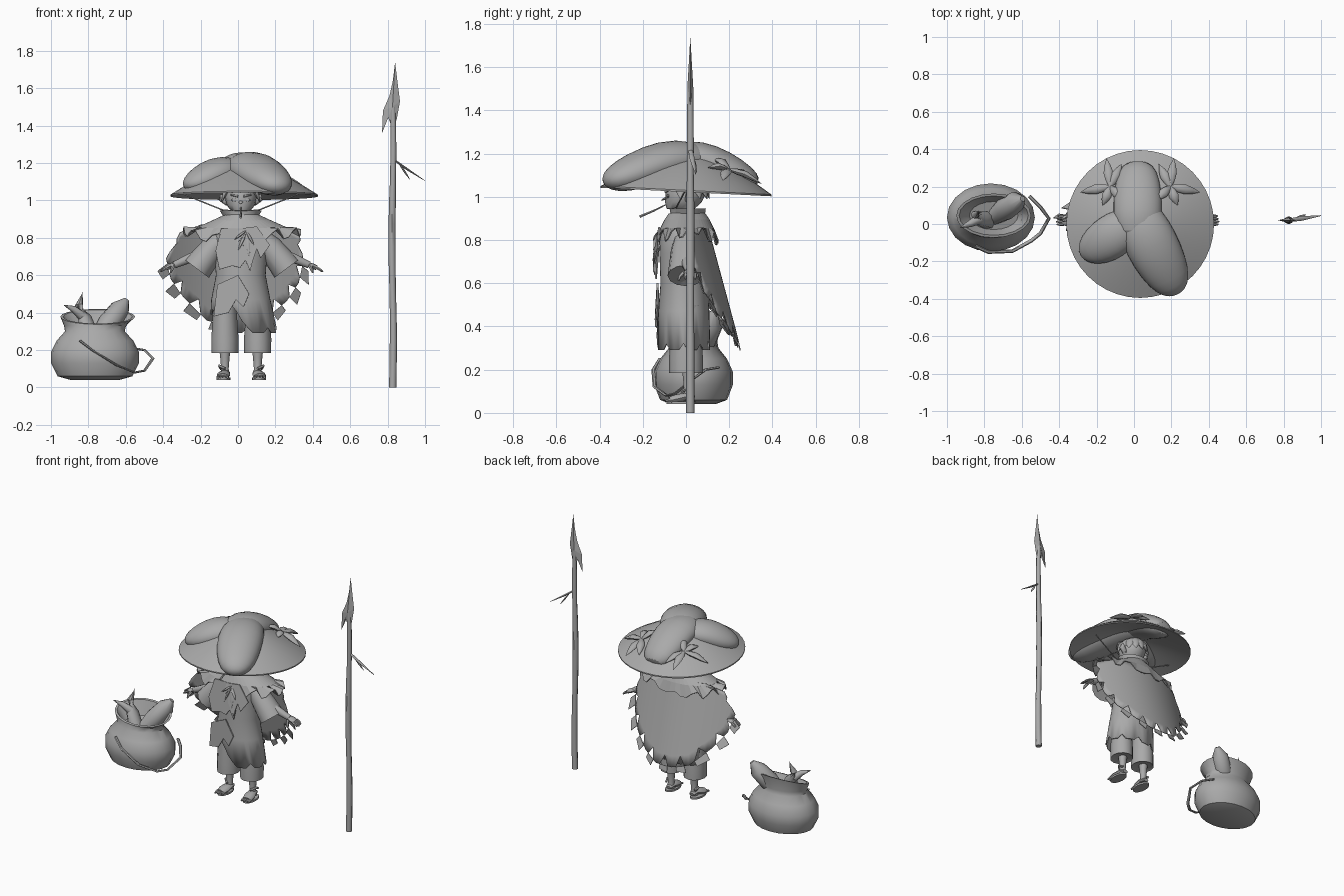
import bpy, math, random
from mathutils import Vector as V

random.seed(4)
TAU = 2 * math.pi
if "Cube" in bpy.data.objects:
    bpy.data.objects.remove(bpy.data.objects["Cube"])

GREY = (0.4, 0.4, 0.4, 1)
mat = bpy.data.materials.new("plain grey")
mat.use_nodes = True
mat.diffuse_color = GREY
mat.node_tree.nodes["Principled BSDF"].inputs["Base Color"].default_value = GREY


def build(name, verts, faces, smooth=True, thick=0):
    me = bpy.data.meshes.new(name)
    me.from_pydata([tuple(v) for v in verts], [], faces)
    me.materials.append(mat)
    ob = bpy.data.objects.new(name, me)
    bpy.context.collection.objects.link(ob)
    if smooth:
        bpy.ops.object.select_all(action='DESELECT')
        ob.select_set(True)
        bpy.context.view_layer.objects.active = ob
        bpy.ops.object.shade_smooth_by_angle(angle=math.radians(45))
    if thick:
        ob.modifiers.new("cloth", 'SOLIDIFY').thickness = thick
    return ob


def loft(name, rings, caps=True, closed=True, **kw):
    """Skin a stack of equal point rows."""
    n = len(rings[0])
    faces = [(r * n + i, r * n + (i + 1) % n, (r + 1) * n + (i + 1) % n, (r + 1) * n + i)
             for r in range(len(rings) - 1) for i in range(n if closed else n - 1)]
    if caps:
        last = (len(rings) - 1) * n
        faces += [tuple(range(n))[::-1], tuple(range(last, last + n))]
    return build(name, [p for ring in rings for p in ring], faces, **kw)


def oval(x, y, z, rx, ry, n=16):
    return [V((x + rx * math.cos(TAU * i / n), y + ry * math.sin(TAU * i / n), z)) for i in range(n)]


def sweep(name, pts, widths, flat=1.0, n=8, **kw):
    """Tube along a path; flat scales the section across its width."""
    pts = [V(p) for p in pts]
    rings = []
    for i, p in enumerate(pts):
        t = (pts[min(i + 1, len(pts) - 1)] - pts[max(i - 1, 0)]).normalized()
        side = t.cross(V((0, 0, 1)) if abs(t.z) < 0.95 else V((0, 1, 0))).normalized()
        up = side.cross(t)
        rings.append([p + widths[i] * (side * math.cos(TAU * k / n) + up * flat * math.sin(TAU * k / n))
                      for k in range(n)])
    return loft(name, rings, **kw)


def plate(name, outline, thick=0.008):
    n = len(outline)
    return build(name, outline, [tuple(range(n))], smooth=False, thick=thick)


def leaf(name, a, b, width, lift=0.0, flat=0.5):
    a, b = V(a), V(b)
    mid = (a + b) / 2 + V((0, 0, lift))
    return sweep(name, [a, (a + mid) / 2, mid, (mid + b) / 2, b],
                 [width * k for k in (.3, .8, 1, .65, .03)], flat, n=8)


# Spear: knobbly shaft, barbed head, side twig
levels = [i / 12 for i in range(13)]
sweep("spear_shaft", [(.827 + .004 * math.sin(9 * t), .02, 1.5 * t) for t in levels],
      [.021 - .006 * t + random.uniform(-.002, .002) for t in levels], n=8)
blade = [(.84, 1.74), (.852, 1.64), (.866, 1.53), (.848, 1.43), (.82, 1.4), (.8, 1.45),
         (.785, 1.41), (.77, 1.36), (.775, 1.48), (.81, 1.56), (.828, 1.64)]
ridge = len(blade)
build("spear_head", [(x, .02, z) for x, z in blade] + [(.826, .034, 1.5), (.826, .006, 1.5)],
      [(i, (i + 1) % ridge, ridge) for i in range(ridge)] +
      [((i + 1) % ridge, i, ridge + 1) for i in range(ridge)], smooth=False)
sweep("spear_twig", [(.83, .02, 1.22), (.9, .03, 1.17), (1, .045, 1.105)], [.01, .012, .002], .5)
leaf("spear_twig_fork", (.86, .025, 1.2), (.92, .05, 1.11), .01)

# Bag: pot-bellied body with flared, tilted collar
BX, BY = -.765, .035
bag = [oval(BX, BY, z, rx, ry, 20) for z, rx, ry in
       [(.04, .13, .1), (.06, .2, .155), (.13, .235, .182), (.19, .235, .182), (.25, .205, .155),
        (.3, .16, .115), (.33, .165, .11)]]
for rx, ry, dz in [(.2, .118, .375), (.185, .105, .375), (.13, .075, .29)]:
    bag.append([p + V((0, 0, .35 * (p.y - BY))) for p in oval(BX + .015, BY + .01, dz, rx, ry, 20)])
loft("bag", bag)
sweep("bag_strap", [(-.845, -.12, .25), (-.78, -.15, .2), (-.65, -.145, .12), (-.55, -.09, .08),
                    (-.5, -.05, .09), (-.455, .03, .155), (-.5, .09, .2), (-.56, .15, .21)],
      [.01] * 8, .6, n=6)
sweep("bag_root", [(-.76, .03, .25), (-.69, .08, .34), (-.63, .12, .42), (-.595, .135, .47)],
      [.04, .062, .055, .015], n=12)
sweep("bag_horn", [(-.78, .02, .25), (-.82, .03, .37), (-.85, .05, .44), (-.83, .07, .51)],
      [.05, .04, .022, .002])
sweep("bag_sprout", [(-.82, .03, .37), (-.88, 0, .42), (-.93, -.02, .44)], [.03, .018, .002])

# Legs, trousers and sandalled feet
for side, x in (("right", -.07), ("left", .105)):
    loft(side + "_trouser", [oval(x, 0, z, rx, ry, 12) for z, rx, ry in
         [(.19, .062, .065), (.185, .072, .078), (.26, .073, .078), (.36, .066, .072), (.5, .062, .07)]])
    loft(side + "_shin", [oval(x, .01, z, r, r, 10) for z, r in
         [(.06, .026), (.1, .02), (.16, .025), (.24, .034)]])
    out = -1 if side == "right" else 1
    sweep(side + "_foot", [(x, .04, .07), (x, .01, .078), (x + out * .008, -.04, .066), (x + out * .012, -.075, .058)],
          [.018, .028, .036, .03], .6, n=10)
    loft(side + "_sole", [oval(x + out * .008, -.022, z, .038, .07, 14) for z in (.04, .052)])
    sweep(side + "_ankle_band", [(x + out * .02, .035, .1), (x + out * .03, .01, .115), (x, -.02, .1)],
          [.008] * 3, n=6)
    for k in range(4):
        sweep(side + "_toe", [(x + out * .012 + .016 * (k - 1.5), -.07, .06),
                              (x + out * .012 + .017 * (k - 1.5), -.095, .054)], [.009, .006], n=6)

# Long coat with a ragged, uneven hem
N = 36
coat = [oval(.015, -.01, z, rx, ry, N) for z, rx, ry in
        [(.9, .08, .075), (.84, .13, .1), (.74, .135, .105), (.6, .125, .1), (.47, .15, .11)]]
hem = oval(.02, -.012, .29, .178, .116, N)
for i, p in enumerate(hem):
    p.z += .1 * max(0, min(1, (.03 - p.x) / .06)) * (p.y < .04) + .03 * (i % 4 == 0)
    if p.y < 0 and -.05 < p.x < .03:
        p.z += .05
    if p.x < 0:
        p.x *= .88
coat.append(hem)
loft("coat", coat, caps=False, thick=.008)
plate("coat_front_flap", [(-.11, -.125, .55), (0, -.128, .6), (.06, -.13, .5), (.03, -.137, .43),
                          (-.01, -.135, .47), (-.05, -.135, .4), (-.13, -.115, .38)])

# Shoulder mantle with torn border, collar and chest panels
N = 48
mantle = [oval(.02, .005, z, rx, ry, N) for z, rx, ry in
          [(.92, .085, .08), (.89, .15, .1), (.85, .24, .12)]]
border = oval(.022, .005, .76, .315, .14, N)
for i, p in enumerate(border):
    p.z += .05 * abs(p.x) / .3 + (.035 if i % 4 < 2 else 0) + random.uniform(-.015, .015)
mantle.append(border)
loft("mantle", mantle, caps=False, smooth=False, thick=.006)
loft("collar", [oval(.015, .008, z, rx, ry, 18) for z, rx, ry in
     [(.86, .115, .1), (.9, .085, .078), (.945, .112, .085), (.945, .1, .073), (.9, .07, .06)]])
plate("chest_panel", [(-.09, -.115, .85), (.08, -.115, .85), (.09, -.14, .72), (.065, -.135, .62),
                      (.04, -.14, .68), (.01, -.14, .64), (-.03, -.14, .65), (-.1, -.135, .63), (-.12, -.14, .73)])
plate("chest_overlay", [(.02, -.12, .85), (.1, -.12, .86), (.17, -.125, .76), (.12, -.14, .69),
                        (.1, -.14, .74), (.07, -.145, .65), (.03, -.145, .73)])
for tip in [(.0, -.15, .73), (.06, -.155, .7), (.085, -.15, .76), (-.02, -.15, .79)]:
    leaf("neck_tie", (.045, -.125, .84), tip, .014)

# Back cape: curved sheet with shredded lower border
outline = [(-.31, .83), (-.385, .69), (-.36, .58), (-.29, .48), (-.17, .36), (-.06, .33), (.06, .33),
           (.16, .38), (.26, .46), (.325, .56), (.35, .68), (.33, .82)]
edge = []
for (x0, z0), (x1, z1) in zip(outline, outline[1:]):
    edge += [(x0 + (x1 - x0) * t / 4, z0 + (z1 - z0) * t / 4) for t in range(4)]
edge.append(outline[-1])
rows = []
for r in range(9):
    row = []
    for i, (x, z) in enumerate(edge):
        t = r / 8
        if r == 8 and i % 4 == 2:
            t = .88
        top = -.2 + .4 * i / (len(edge) - 1)
        px, pz = top + (x - top) * t, .87 + (z - .87) * t
        row.append(V((px, .1 + .27 * (.87 - pz) - .9 * px * px, pz)))
    rows.append(row)
loft("cape", rows, caps=False, closed=False, thick=.006)
for i in range(6, len(edge) - 6, 4):
    a, b = rows[8][i - 1], rows[8][i + 1]
    d = V(((a.x + b.x) * .07, .008, -.04))
    plate("cape_shred", [a, b, b + d * .7, a + d], .005)

# Sleeves, forearms and hands
for side, s, cx in (("right", -1, .02), ("left", 1, .02)):
    def at(x, y, z):
        return (cx + s * x, y, z)
    sweep(side + "_sleeve", [at(.08, 0, .82), at(.15, 0, .75), at(.24, .0, .635), at(.225, .0, .65)],
          [.05, .07, .085, .04], .95, n=12)
    sweep(side + "_forearm", [at(.19, .0, .72), at(.28, .005, .69), at(.36, .015, .655)], [.03, .026, .019], n=10)
    sweep(side + "_palm", [at(.35, .015, .66), at(.375, .018, .65), at(.4, .02, .64)], [.018, .03, .026], .5, n=8)
    for k in range(4):
        y = .015 * (k - 1.5) + .02
        sweep(side + "_finger", [at(.395, y, .643), at(.415, y, .632), at(.435 - .004 * abs(k - 1), y, .62)],
              [.008, .008, .004], n=6)
    sweep(side + "_thumb", [at(.365, -.01, .65), at(.375, -.03, .63), at(.38, -.035, .612)], [.01, .009, .004], n=6)

# Head, face and hair
HX = .015
loft("head", [oval(HX, y, z, rx, ry, 20) for z, rx, ry, y in
     [(.9, .042, .042, .02), (.935, .042, .045, .01), (.945, .052, .065, -.025), (.975, .076, .085, -.012),
      (1.02, .085, .094, 0), (1.07, .075, .085, .005), (1.1, .04, .05, .01)]])
leaf("nose", (HX, -.08, 1.0), (HX, -.118, .982), .012)
for s in (-1, 1):
    sweep("ear", [(HX + s * .07, .01, .985), (HX + s * .1, .018, 1.01), (HX + s * .105, .03, 1.03)], [.016, .02, .006])
    sweep("brow", [(HX + s * .015, -.094, 1.022), (HX + s * .055, -.083, 1.03)], [.006, .004])
    loft("eye", [oval(HX + s * .036, -.083, z, rx, .008, 8) for z, rx in ((.995, .008), (1.003, .017), (1.011, .01))])
    # Hat cords meeting under the chin
    sweep("hat_cord", [(HX, -.06, .94), (HX + s * .1, -.045, .95), (HX + s * .31, 0, 1.035)], [.004] * 3, n=6)
for k in range(14):
    a = TAU * k / 14 + .2
    c, s = math.cos(a), math.sin(a)
    drop = .02 if s < -.5 else -.03
    leaf("hair_lock", (HX + .06 * c, .07 * s, 1.085), (HX + .105 * c, .108 * s, 1.02 + drop), .032, .012, .45)
sweep("mouth_straw", [(HX, -.09, .965), (HX, -.15, .935), (HX, -.215, .908)], [.003, .005, .007], n=6)

# Wide hat: conical shell with a hollow underside
CX, R = .033, .395


def brim(t, z, n=40):
    ring = oval(CX, 0, z, R * t, R * t, n)
    for p in ring:
        p.z -= .05 * p.y * t
    return ring


loft("hat_shell", [brim(t, 1.03 + .19 * (1 - t ** 1.35)) for t in (.04, .2, .4, .6, .8, .92, 1)] +
     [brim(t, 1.022 + .12 * (1 - t)) for t in (1, .8, .5, .04)])


# Drooping lobes on the crown
def lobe(name, pts, widths, flat):
    ob = sweep(name, pts, widths, flat, n=16)
    ob.modifiers.new("round", 'SUBSURF').levels = 1
    ob.modifiers["round"].render_levels = 1


lobe("front_lobe", [(-.01, .14, 1.15), (.01, .08, 1.165), (.06, -.04, 1.18), (.125, -.17, 1.145),
                    (.19, -.29, 1.095), (.225, -.355, 1.075), (.235, -.375, 1.07)],
     [.05, .11, .145, .145, .12, .075, .02], .66)
lobe("side_lobe", [(.02, .03, 1.15), (-.04, -.01, 1.165), (-.12, -.07, 1.15), (-.2, -.12, 1.11),
                   (-.26, -.155, 1.085), (-.285, -.17, 1.08)], [.06, .11, .125, .11, .07, .02], .68)
lobe("crown_lobe", [(.02, -.1, 1.17), (.02, -.04, 1.185), (.02, .06, 1.18), (.02, .17, 1.14), (.02, .28, 1.075),
                    (.02, .33, 1.05)], [.04, .12, .135, .13, .11, .06], .62)

# Pointed creases on the back of the hat
for s in (-1, 1):
    hub = V((CX + s * .16, .2, 1.125))
    for dx, dy, dz in [(.16, -.03, -.05), (.02, .15, -.065), (-.06, .12, -.05), (-.07, -.07, .05), (.04, -.1, .01)]:
        leaf("hat_crease", hub, hub + V((s * dx, dy, dz)), .026, .012, .6)
